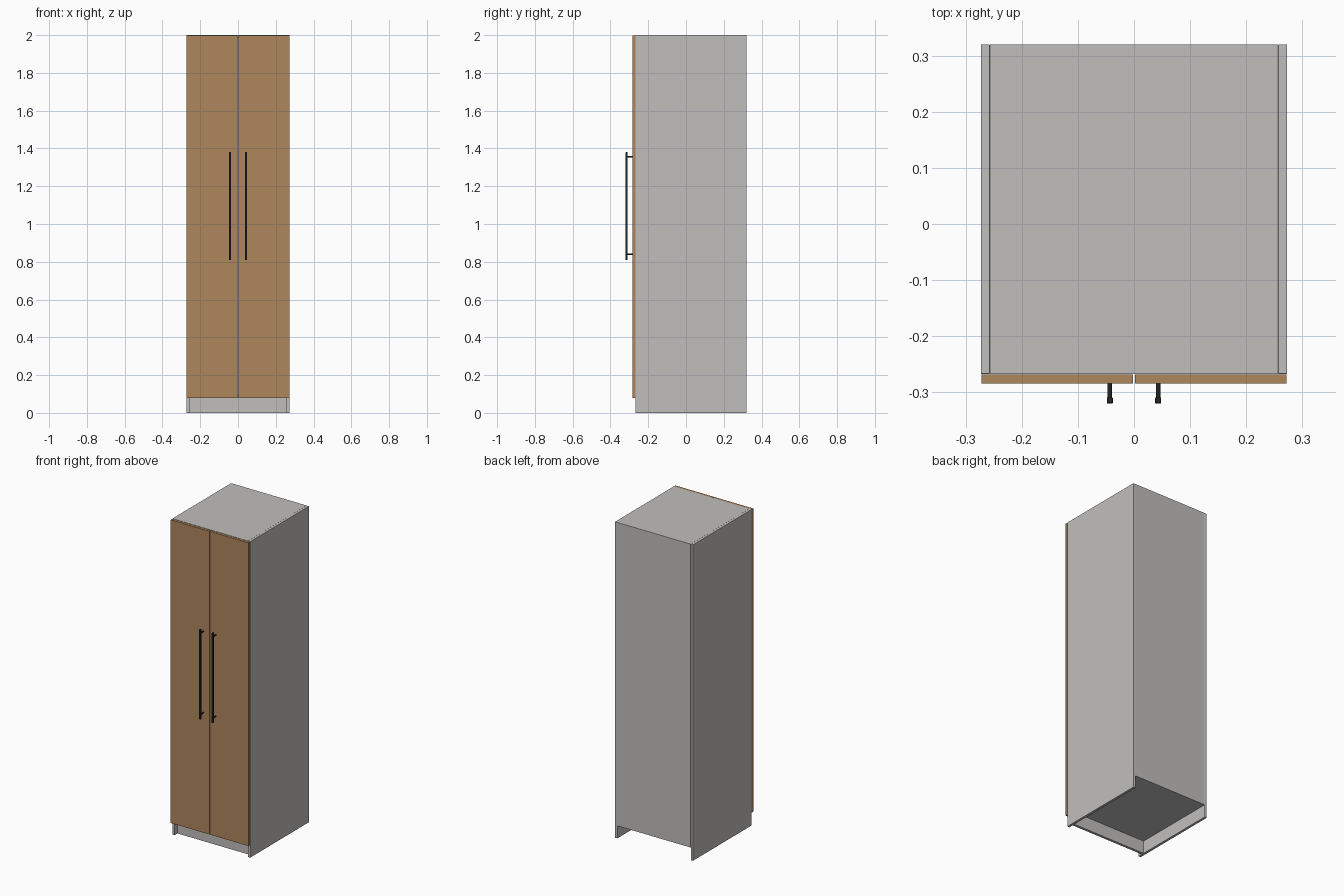
import bpy
from mathutils import Vector

cube = bpy.data.objects.get("Cube")
if cube:
    bpy.data.objects.remove(cube, do_unlink=True)


def material(name, rgb, roughness=0.6):
    mat = bpy.data.materials.new(name)
    mat.use_nodes = True
    mat.diffuse_color = (*rgb, 1)
    shader = mat.node_tree.nodes["Principled BSDF"]
    shader.inputs["Base Color"].default_value = (*rgb, 1)
    shader.inputs["Roughness"].default_value = roughness
    return mat


PANEL = material("light grey panel", (0.53, 0.52, 0.51))
WOOD = material("warm wood", (0.43, 0.24, 0.107))
METAL = material("black metal", (0.018, 0.018, 0.02))


def box(name, x, y, z, mat, bevel=0.0):
    """Box given by its (min, max) range on each axis."""
    low, high = (Vector(corner) for corner in zip(x, y, z))
    bpy.ops.mesh.primitive_cube_add(size=1, location=(low + high) / 2)
    obj = bpy.context.object
    obj.name = name
    obj.scale = high - low
    bpy.ops.object.transform_apply(location=False, rotation=False, scale=True)
    obj.data.materials.append(mat)
    if bevel:
        mod = obj.modifiers.new("edge rounding", "BEVEL")
        mod.width = bevel
        mod.segments = 2
    return obj


def mirrored(x, side):
    return sorted(side * v for v in x)


THICK = 0.016
WIDE = 0.273            # half the cabinet width
INNER = WIDE - THICK
FRONT, BACK = -0.267, 0.32
KICK, TOP = 0.08, 2.0
inside = (-INNER, INNER)

# Carcass
box("top_panel", inside, (FRONT, BACK), (TOP - THICK, TOP), PANEL)
box("bottom_panel", inside, (FRONT, BACK), (KICK, KICK + THICK), PANEL)
box("back_panel", inside, (BACK - THICK, BACK), (KICK + THICK, TOP - THICK), PANEL)
box("toe_kick", inside, (FRONT + 0.03, FRONT + 0.03 + THICK), (0, KICK), PANEL)

for side, label in ((1, "left"), (-1, "right")):
    box(f"{label}_side_panel", mirrored((INNER, WIDE), side),
        (FRONT, BACK), (0, TOP), PANEL, 0.001)

    # Door with a narrow gap at the centre and behind it
    box(f"{label}_door", mirrored((0.002, WIDE - 0.001), side),
        (-0.284, -0.2685), (KICK, TOP - 0.001), WOOD)

    # Bar handle on two round posts
    hx = 0.043 * side
    box(f"{label}_handle_bar", (hx - 0.0055, hx + 0.0055),
        (-0.32, -0.309), (0.81, 1.38), METAL, 0.002)
    for z, place in ((0.84, "lower"), (1.355, "upper")):
        bpy.ops.mesh.primitive_cylinder_add(
            vertices=16, radius=0.004, depth=0.028,
            location=(hx, -0.297, z), rotation=(1.5708, 0, 0))
        post = bpy.context.object
        post.name = f"{label}_handle_{place}_post"
        post.data.materials.append(METAL)
        bpy.ops.object.shade_smooth_by_angle()
